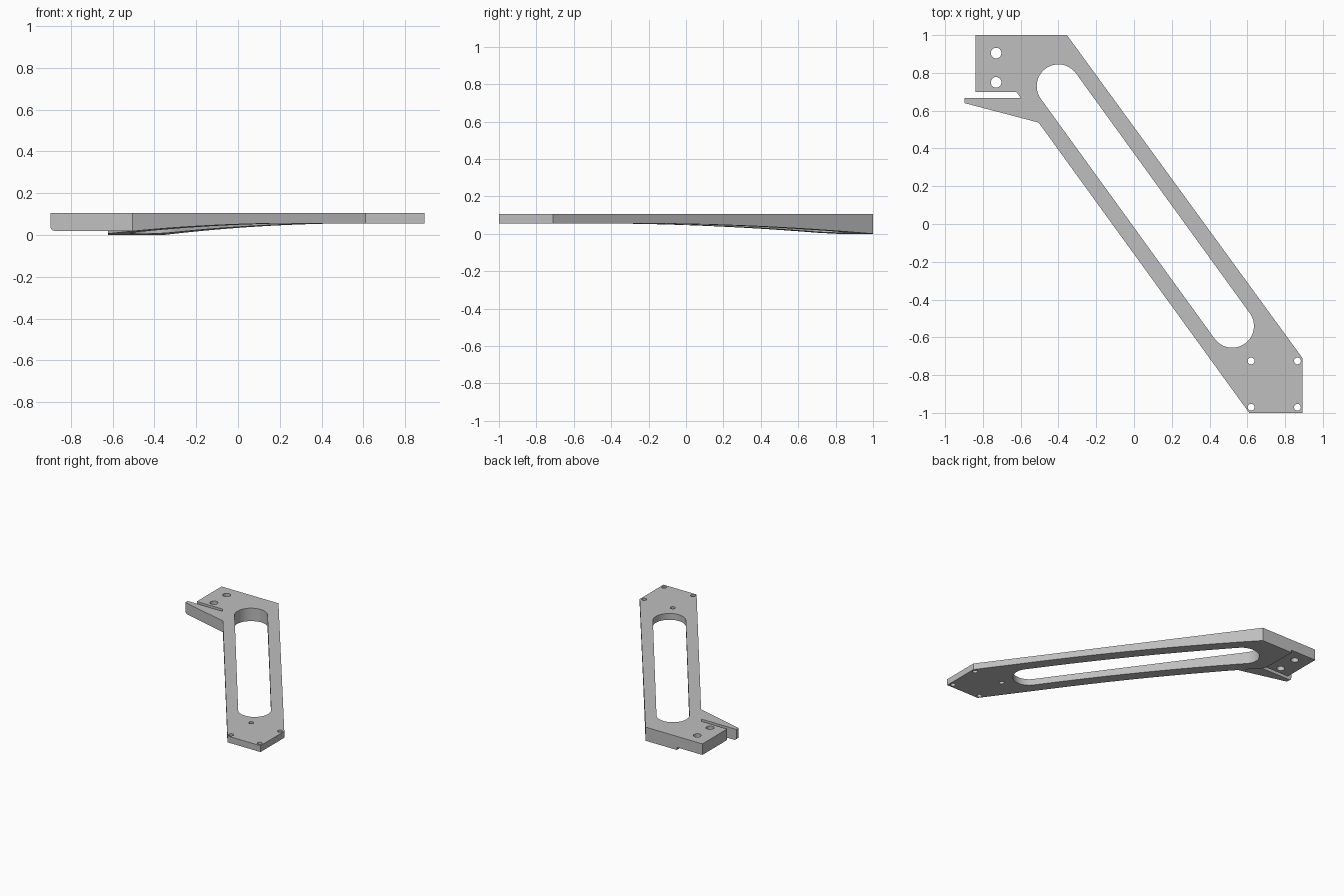
import bpy, bmesh, math
from mathutils import Vector

default = bpy.data.objects.get("Cube")
if default:
    bpy.data.objects.remove(default, do_unlink=True)

TOP = 0.105
ALONG = Vector((0.587, -0.81, 0)).normalized()   # long direction of the arm
ACROSS = Vector((-ALONG.y, ALONG.x, 0))
X, Y, Z = Vector((1, 0, 0)), Vector((0, 1, 0)), Vector((0, 0, 1))

grey = bpy.data.materials.new("plain grey")
grey.use_nodes = True
colour = (0.52, 0.52, 0.52, 1)
grey.diffuse_color = colour
grey.node_tree.nodes["Principled BSDF"].inputs["Base Color"].default_value = colour


def prism(name, points, low, high, u=X, v=Y, w=Z):
    """Extrude a 2D outline in the u-v plane from low to high along w."""
    bm = bmesh.new()
    base = bm.faces.new([bm.verts.new(u * a + v * b + w * low) for a, b in points])
    moved = bmesh.ops.extrude_face_region(bm, geom=[base])["geom"]
    bmesh.ops.translate(bm, vec=w * (high - low),
                        verts=[e for e in moved if isinstance(e, bmesh.types.BMVert)])
    bmesh.ops.recalc_face_normals(bm, faces=bm.faces)
    mesh = bpy.data.meshes.new(name)
    bm.to_mesh(mesh)
    bm.free()
    mesh.materials.append(grey)
    obj = bpy.data.objects.new(name, mesh)
    bpy.context.collection.objects.link(obj)
    return obj


def arc(centre, radius, start, sweep, steps):
    return [(centre[0] + radius * math.cos(start + sweep * i / steps),
             centre[1] + radius * math.sin(start + sweep * i / steps))
            for i in range(steps + 1)]


def circle(centre, radius):
    return arc(centre, radius, 0, math.tau, 32)[:-1]


# Plan outline with the clamp jaw and its narrow gap
outline = [(-0.84, 1), (-0.355, 1), (0.892, -0.71), (0.892, -1), (0.61, -1),
           (-0.505, 0.537), (-0.897, 0.64), (-0.897, 0.668), (-0.6, 0.668),
           (-0.622, 0.698), (-0.84, 0.698)]
arm = prism("bracket_arm", outline, -0.05, TOP)
cutters = []

# Long rounded slot
side = math.atan2(ACROSS.y, ACROSS.x)
slot = (arc((-0.4, 0.73), 0.115, side, math.pi, 24)
        + arc((0.52, -0.54), 0.115, side + math.pi, math.pi, 24))
cutters.append(prism("slot_cutter", slot, -0.2, 0.3))

# Clamp holes and corner screw holes
for y in (0.75, 0.905):
    cutters.append(prism("clamp_hole_cutter", circle((-0.73, y), 0.028), -0.2, 0.3))
for x in (0.62, 0.865):
    for y in (-0.725, -0.97):
        cutters.append(prism("screw_hole_cutter", circle((x, y), 0.018), -0.2, 0.3))

# Curved underside, thinning toward the far end
curve = [(-1.02 + 1.62 * i / 24, 0.056 * (1 - (1 - i / 24) ** 2)) for i in range(25)]
under = [(-1.6, -0.3), (-1.6, 0)] + curve + [(1.7, 0.056), (1.7, -0.3)]
cutters.append(prism("underside_cutter", under, -1.5, 1.5, ALONG, Z, ACROSS))

# Raised underside of the clamp plate and jaw
step = [(-1.1, 1.2), (-0.622, 1.2), (-0.622, 0.698), (-0.49, 0.516), (-0.49, 0.4), (-1.1, 0.4)]
cutters.append(prism("clamp_step_cutter", step, -0.3, 0.02))

for cutter in cutters:
    cutter.hide_render = True
    mod = arm.modifiers.new(cutter.name, "BOOLEAN")
    mod.operation = "DIFFERENCE"
    mod.solver = "EXACT"
    mod.object = cutter

# Bake the cuts, then drop the cutters
bpy.context.view_layer.update()
evaluated = arm.evaluated_get(bpy.context.evaluated_depsgraph_get())
baked = bpy.data.meshes.new_from_object(evaluated)
arm.modifiers.clear()
arm.data = baked
for cutter in cutters:
    bpy.data.objects.remove(cutter, do_unlink=True)

# Rounded lower tip of the jaw
bm = bmesh.new()
bm.from_mesh(baked)
tip = [e for e in bm.edges if all(v.co.x < -0.89 and v.co.z < 0.03 for v in e.verts)]
bmesh.ops.bevel(bm, geom=tip, offset=0.02, segments=5, profile=0.5, affect="EDGES")
bm.to_mesh(baked)
bm.free()

bpy.ops.object.select_all(action="DESELECT")
arm.select_set(True)
bpy.context.view_layer.objects.active = arm
bpy.ops.object.shade_smooth_by_angle(angle=math.radians(30))
